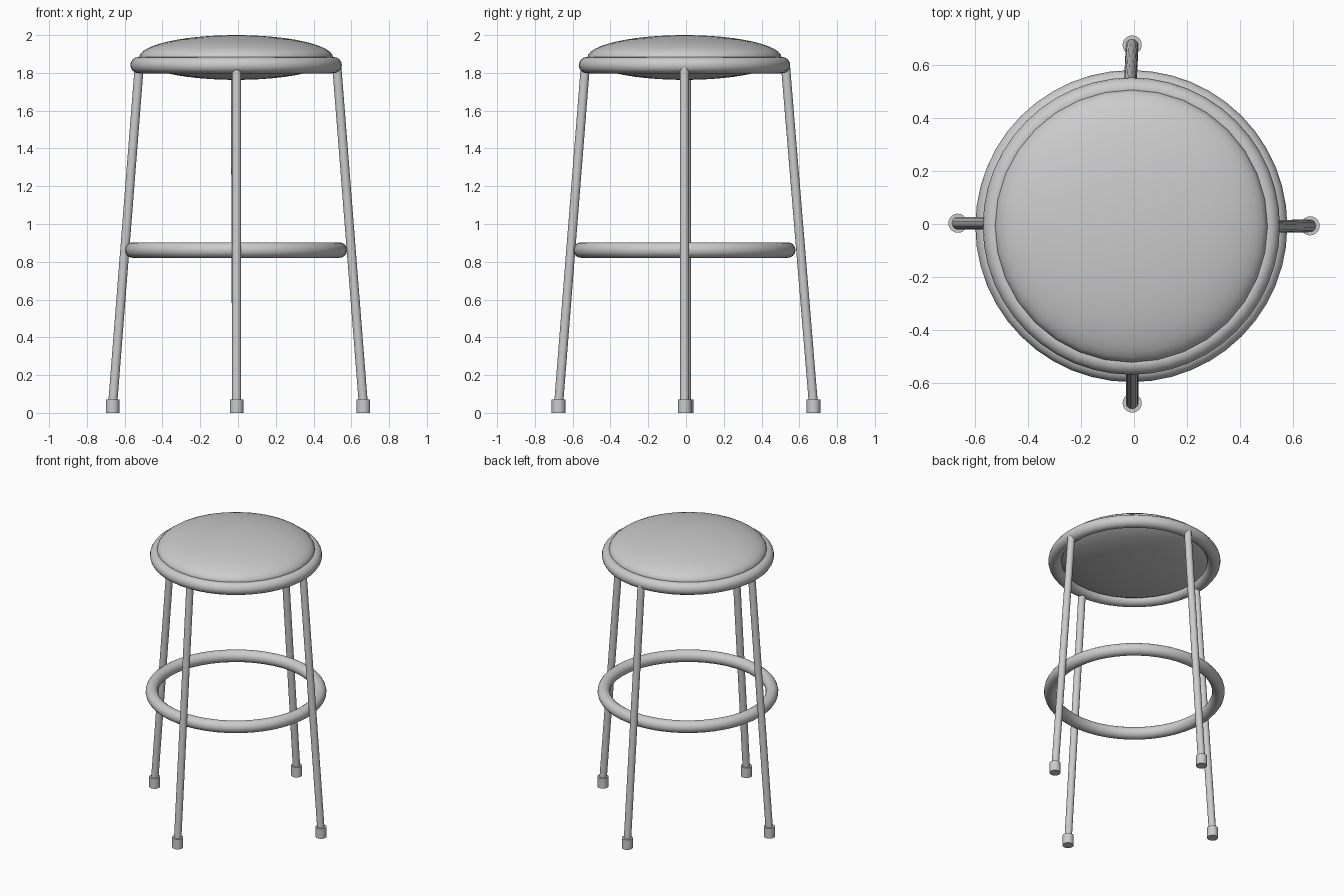
import bpy, math
from mathutils import Vector

if "Cube" in bpy.data.objects:
    bpy.data.objects.remove(bpy.data.objects["Cube"])

RING_X, RING_Y = -0.01, -0.008   # rings and seat sit slightly off centre


def finish(name):
    ob = bpy.context.object
    ob.name = name
    bpy.ops.object.transform_apply(location=False, rotation=False, scale=True)
    bpy.ops.object.shade_smooth_by_angle(angle=math.radians(40))
    return ob


def ring(name, z, major, minor):
    bpy.ops.mesh.primitive_torus_add(location=(RING_X, RING_Y, z), major_radius=major,
                                     minor_radius=minor, major_segments=48, minor_segments=16)
    return finish(name)


def tube(name, a, b, radius):
    a, b = Vector(a), Vector(b)
    d = b - a
    bpy.ops.mesh.primitive_cylinder_add(vertices=20, radius=radius, depth=d.length,
                                        location=(a + b) / 2,
                                        rotation=d.to_track_quat('Z', 'Y').to_euler())
    return finish(name)


# Seat cushion: flattened sphere held by a tubular rim
bpy.ops.mesh.primitive_uv_sphere_add(segments=32, ring_count=24, radius=1,
                                     location=(RING_X, RING_Y, 1.8815))
bpy.context.object.scale = (0.514, 0.514, 0.1185)
finish("seat_cushion")
ring("seat_rim", 1.841, 0.517, 0.043)

# Foot rest ring
ring("foot_rest_ring", 0.862, 0.547, 0.041)

# Splayed legs with rubber feet: (name, foot xy, top xy)
legs = [
    ("left", (-0.664, 0.003), (-0.523, 0.003)),
    ("right", (0.664, -0.007), (0.523, -0.009)),
    ("front", (-0.007, -0.675), (-0.007, -0.533)),
    ("back", (-0.007, 0.675), (-0.014, 0.527)),
]
for side, foot, top in legs:
    tube(side + "_leg", (*foot, 0.04), (*top, 1.835), 0.024)
    tube(side + "_foot", (*foot, 0), (*foot, 0.072), 0.036)
